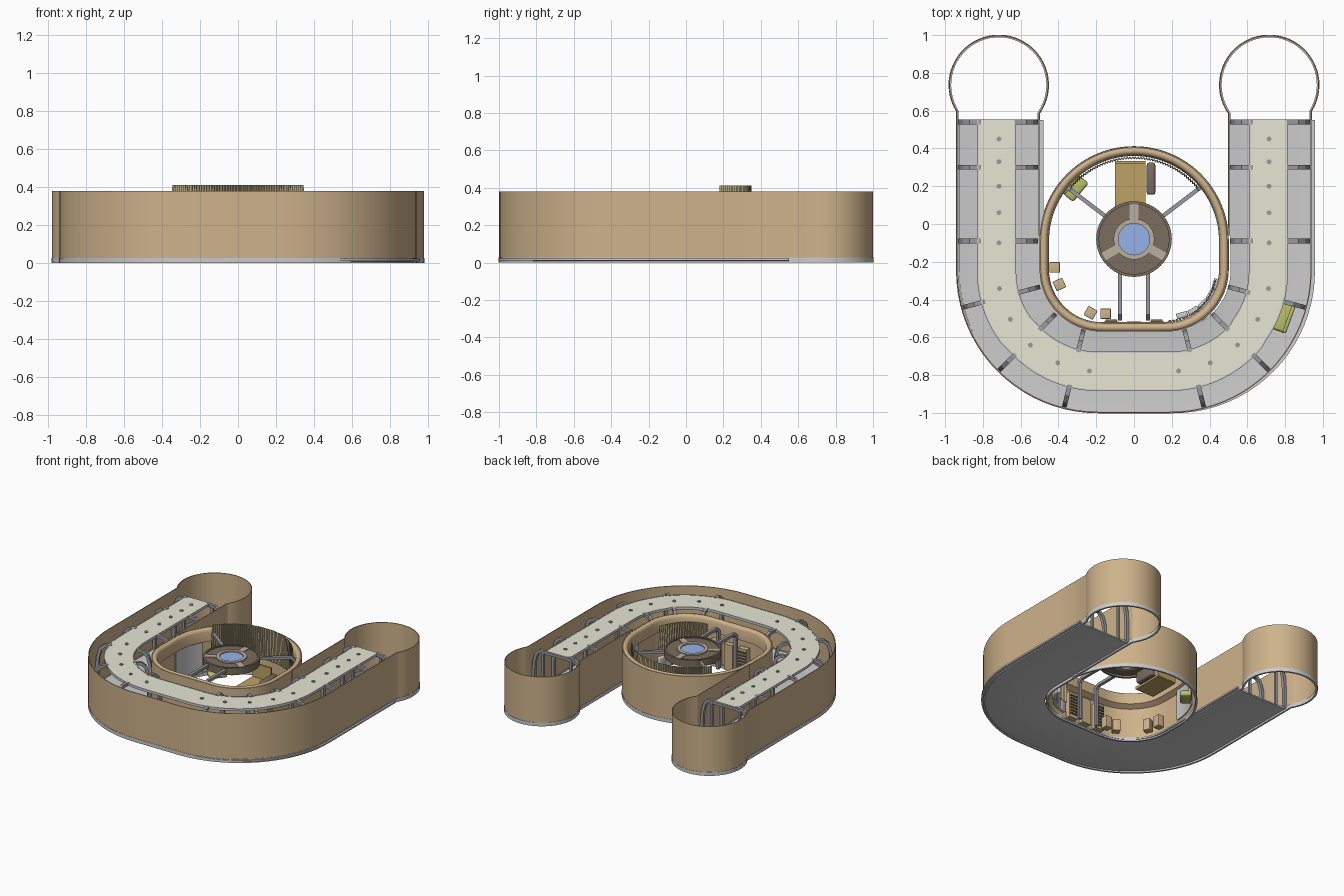
import bpy, bmesh
from math import sin, cos, pi, radians, atan2, hypot
from mathutils import Vector, Matrix

if "Cube" in bpy.data.objects:
    bpy.data.objects.remove(bpy.data.objects["Cube"])

def material(name, *c):
    m = bpy.data.materials.new(name)
    m.diffuse_color = (*c, 1)
    m.use_nodes = True
    m.node_tree.nodes["Principled BSDF"].inputs["Base Color"].default_value = m.diffuse_color
    return m

TAN = material("tan", .62, .45, .26)
PALE = material("pale_grey", .78, .78, .77)
FLOOR = material("floor_grey", .62, .62, .62)
CREAM = material("cream", .80, .80, .66)
STEEL = material("steel", .33, .33, .35)
DARK = material("dark_brown", .20, .15, .11)
OCHRE = material("ochre", .52, .36, .13)
OLIVE = material("olive", .50, .52, .15)
BLUE = material("blue_glass", .30, .45, .80)
KHAKI = material("khaki", .45, .38, .22)
TAUPE = material("taupe", .50, .43, .35)

def finish(name, bm, mat, smooth=True):
    bmesh.ops.remove_doubles(bm, verts=bm.verts, dist=1e-5)
    bmesh.ops.recalc_face_normals(bm, faces=bm.faces)
    me = bpy.data.meshes.new(name)
    bm.to_mesh(me)
    bm.free()
    ob = bpy.data.objects.new(name, me)
    bpy.context.collection.objects.link(ob)
    me.materials.append(mat)
    if smooth:
        bpy.ops.object.select_all(action='DESELECT')
        ob.select_set(True)
        bpy.context.view_layer.objects.active = ob
        bpy.ops.object.shade_smooth_by_angle(angle=radians(30))
    return ob

def arc(cx, cy, r, a0, a1, n=16):
    return [(cx + r*cos(radians(a0+(a1-a0)*i/n)), cy + r*sin(radians(a0+(a1-a0)*i/n))) for i in range(n+1)]

def normal(path, i, closed=False):
    n = len(path)
    a, b = (path[i-1], path[(i+1) % n]) if closed else (path[max(i-1, 0)], path[min(i+1, n-1)])
    dx, dy = b[0]-a[0], b[1]-a[1]
    d = hypot(dx, dy)
    return dy/d, -dx/d

def sweep(name, path, profile, mat, closed=False, loop=True, smooth=True):
    """Sweep a (outward offset, z) profile along a plan path."""
    bm = bmesh.new()
    rows = []
    for i, (x, y) in enumerate(path):
        nx, ny = normal(path, i, closed)
        rows.append([bm.verts.new((x+nx*o, y+ny*o, z)) for o, z in profile])
    k = len(profile)
    for i in range(len(path) if closed else len(path)-1):
        a, b = rows[i], rows[(i+1) % len(path)]
        for j in range(k if loop else k-1):
            bm.faces.new((a[j], b[j], b[(j+1) % k], a[(j+1) % k]))
    if loop and not closed:
        bm.faces.new(rows[0])
        bm.faces.new(rows[-1])
    return finish(name, bm, mat, smooth)

def rect(o0, o1, z0, z1):
    return [(o0, z0), (o1, z0), (o1, z1), (o0, z1)]

def prism(name, pts, vec, mat):
    bm = bmesh.new()
    f = bm.faces.new([bm.verts.new(Vector(p) - Vector(vec)/2) for p in pts])
    g = bmesh.ops.extrude_face_region(bm, geom=[f])
    bmesh.ops.translate(bm, verts=[v for v in g['geom'] if isinstance(v, bmesh.types.BMVert)], vec=vec)
    return finish(name, bm, mat, False)

def box(name, loc, size, mat, rot=0, bevel=0):
    bm = bmesh.new()
    bmesh.ops.create_cube(bm, size=1)
    bmesh.ops.scale(bm, vec=size, verts=bm.verts)
    if bevel:
        bmesh.ops.bevel(bm, geom=bm.edges[:], offset=bevel, segments=3, affect='EDGES', profile=.5)
    bmesh.ops.transform(bm, matrix=Matrix.Translation(loc) @ Matrix.Rotation(radians(rot), 4, 'Z'), verts=bm.verts)
    return finish(name, bm, mat, bool(bevel))

def disc(name, x, y, r, z0, z1, mat, n=48):
    bm = bmesh.new()
    bmesh.ops.create_cone(bm, cap_ends=True, segments=n, radius1=r, radius2=r, depth=z1-z0,
                          matrix=Matrix.Translation((x, y, (z0+z1)/2)))
    return finish(name, bm, mat)

def u_path(h, b, r, top):
    return [(-h, top), (-h, (top+b+r)/2)] + arc(-h+r, b+r, r, 180, 270, 20) + arc(h-r, b+r, r, 270, 360, 20) \
        + [(h, (top+b+r)/2), (h, top)]

# outer shell: inner arm wall, round end lobe, U front, mirrored lobe
half = [(-.50, -.06), (-.50, .3)] + arc(-.716, .736, .264, -35, 212, 40)
shell = half + u_path(.94, -1.0, .75, .3)[:] + [(-x, y) for x, y in reversed(half)]
sweep("shell_wall", shell, rect(-.006, 0, .028, .38), TAN)
sweep("shell_base_trim", shell, rect(-.012, .002, 0, .028), PALE)

# corridor floor and ceiling
mid = u_path(.72, -.78, .53, .55)
floor = [(x+.016, y) for x, y in mid]
sweep("corridor_floor", floor, [(-.225, .012), (-.18, .004), (.18, .004), (.222, .012),
                                (.222, .024), (.12, .014), (-.12, .014), (-.225, .024)], FLOOR)
ceil = [(x-.008*(abs(x) > .6), y) for x, y in mid]
sweep("corridor_ceiling", ceil, rect(-.10, .10, .352, .362), CREAM)
for s in (-1, 1):
    sweep("ceiling_edge_rail", ceil, rect(s*.10-.004, s*.10+.004, .345, .364), PALE)

# station list along the corridor: x, y, outward normal
def station(x, y, a, sx):
    return sx*x, y, sx*cos(radians(a)), sin(radians(a))
stations = []
for sx in (-1, 1):
    for y in (.54, .30, -.09):
        stations.append(station(.72, y, 0, sx))
    for a in (-15, -45, -76):
        stations.append(station(.19+.53*cos(radians(a)), -.25+.53*sin(radians(a)), a, sx))

# curved corridor ribs, on both sides of the ceiling
top = [(.09, .365), (.15, .36), (.185, .33), (.205, .26), (.212, .15), (.212, .02)]
low = [(.190, .02), (.190, .15), (.184, .25), (.166, .315), (.14, .338), (.09, .343)]
for x, y, nx, ny in stations:
    for s in (-1, 1):
        prism("corridor_rib", [(x+nx*o*s, y+ny*o*s, z) for o, z in top+low], (-ny*.024, nx*.024, 0), STEEL)

# ceiling lamps
for sx in (-1, 1):
    lamps = [(.715, y) for y in (.45, .33, .2, .06, -.1)] + arc(.19, -.25, .53, -10, -85, 4)
    for x, y in lamps:
        disc("ceiling_lamp", sx*x, y, .013, .361, .368, STEEL, 12)

# portal posts at the corridor ends
for sx in (-1, 1):
    for o in (-.12, .12):
        box("portal_post", (sx*.72+o, .545, .18), (.018, .018, .34), STEEL)
    box("portal_lintel", (sx*.72, .545, .345), (.25, .018, .02), STEEL)

# central room: outer wall, rounded lip, base trim
ring = arc(0, -.09, .5, 0, 180, 48) + arc(-.17, -.24, .33, 180, 270, 16) + arc(.17, -.24, .33, 270, 360, 16)
sweep("room_wall", ring, rect(-.006, 0, .028, .37), TAN, closed=True)
sweep("room_base_trim", ring, rect(-.012, .002, 0, .028), PALE, closed=True)
lip = [(-.022+.022*cos(t*pi/8), .352+.024*sin(t*pi/8)) for t in range(9)] + [(-.05, .32), (-.05, .28), (-.008, .26)]
sweep("room_lip", ring, lip, TAN, closed=True)

# ribbed screens on the back and front-right of the room
def ribbed(name, pts_fn, n, z0, z1, mat):
    pts = [pts_fn(i/n, .008*(i % 2)) for i in range(n+1)]
    bm = bmesh.new()
    lo = [bm.verts.new((x, y, z0)) for x, y in pts]
    hi = [bm.verts.new((x*.98, y-.008, z1)) for x, y in pts]
    for i in range(n):
        bm.faces.new((lo[i], lo[i+1], hi[i+1], hi[i]))
    finish(name, bm, mat, False)

def on_circle(cx, cy, r, a0, a1):
    return lambda t, d: (cx+(r-d)*cos(radians(a0+(a1-a0)*t)), cy+(r-d)*sin(radians(a0+(a1-a0)*t)))

ribbed("back_screen", on_circle(0, -.09, .448, 38, 142), 110, .16, .412, KHAKI)
ribbed("front_screen", on_circle(.17, -.24, .275, -88, -10), 40, .12, .33, KHAKI)
# pale wall panels on the left and right
for a0, a1 in ((150, 180), (0, 30)):
    sweep("pale_panel", arc(0, -.09, .47, a0, a1, 8), rect(-.004, .004, .03, .27), PALE)

# skylight hub in the middle
C = (0, -.08)
circle = arc(*C, 1, 0, 360, 48)[:-1]
def hub(name, r0, r1, z0, z1, mat):
    sweep(name, [(x*r0, C[1]+(y-C[1])*r0) for x, y in circle], rect(0, r1-r0, z0, z1), mat, closed=True)
hub("hub_disc", .10, .19, .32, .352, DARK)
hub("hub_outer_rim", .185, .20, .305, .36, DARK)
hub("hub_inner_rim", .083, .108, .315, .362, TAUPE)
disc("hub_glass", *C, .085, .335, .352, BLUE)
for a in (90, 210, 330):
    box("hub_spoke", (.145*cos(radians(a)), C[1]+.145*sin(radians(a)), .35), (.085, .045, .014), TAUPE, a)

# hub beams turning down into posts at the room wall
def hub_beam(p, q):
    d = Vector((q[0]-p[0], q[1]-p[1], 0))
    L = d.length
    d.normalize()
    prof = [(0, .35), (L-.03, .35), (L, .32), (L, .02), (L-.02, .02), (L-.02, .31), (L-.04, .328), (0, .328)]
    prism("hub_beam", [(p[0]+d.x*o, p[1]+d.y*o, z) for o, z in prof], (-d.y*.022, d.x*.022, 0), STEEL)
for s in (-1, 1):
    hub_beam((s*.15, .04), (s*.36, .20))
    hub_beam((s*.075, -.26), (s*.075, -.51))

# louvred cabinets along the front of the room
for x, r in ((-.12, 0), (.12, 0), (0, 0)):
    box("front_cabinet", (x, -.535, .12), (.075, .04, .2), TAN, r)
    if x:
        for i in range(7):
            box("cabinet_louvre", (x, -.512, .05+i*.024), (.062, .012, .01), DARK)

# furniture
box("bed_platform", (-.02, .21, .014), (.16, .24, .022), OCHRE)
box("bed_headboard", (-.02, .325, .07), (.16, .015, .12), OCHRE)
box("dark_bench", (.09, .24, .05), (.045, .17, .09), DARK, 0, .012)

def armchair(x, y, rot, mat, w=.075, d=.13):
    m = Matrix.Rotation(radians(rot), 3, 'Z')
    o = Vector((x, y, 0))
    box("chair_seat", o + Vector((0, 0, .035)), (w, d, .04), mat, rot, .014)
    box("chair_back", o + m @ Vector((w*.42, 0, .06)), (.02, d, .09), mat, rot, .009)
armchair(.79, -.49, -20, OLIVE, .08, .16)
armchair(-.31, .19, 140, OLIVE)
for x, y, r in ((-.42, -.23, 0), (-.395, -.32, 25), (-.23, -.47, 60), (-.15, -.475, 90)):
    box("side_cabinet", (x, y, .06), (.055, .055, .09), TAN, r, .004)
for a in (-75, -60, -45, -30, -15):
    box("white_console", (.19+.25*cos(radians(a)), -.26+.23*sin(radians(a)), .05), (.03, .06, .08), PALE, a, .006)
